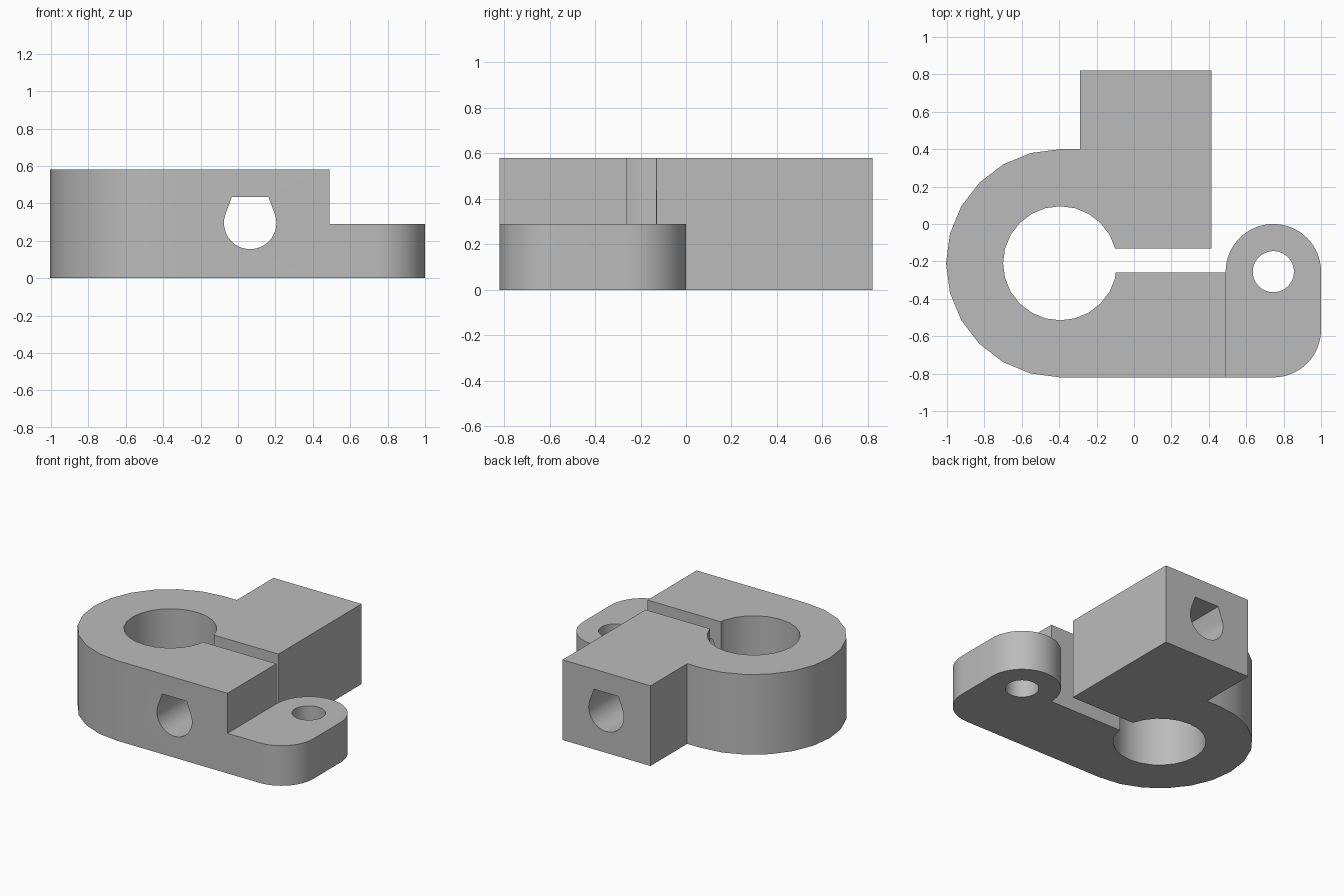
import bpy, bmesh
from math import cos, sin, radians
from mathutils import Vector

cube = bpy.data.objects.get("Cube")
if cube:
    bpy.data.objects.remove(cube, do_unlink=True)

grey = bpy.data.materials.new("plain grey")
grey.use_nodes = True
colour = (0.5, 0.5, 0.5, 1)
grey.diffuse_color = colour
grey.node_tree.nodes["Principled BSDF"].inputs["Base Color"].default_value = colour


def arc(cx, cy, r, start, end, steps):
    angles = [radians(start + (end - start) * i / steps) for i in range(steps + 1)]
    return [(cx + r * cos(a), cy + r * sin(a)) for a in angles]


def prism(name, points, low, high, along_y=False):
    """Extrude a closed profile along z, or along y when along_y is set."""
    bm = bmesh.new()
    place = (lambda u, v: (u, low, v)) if along_y else (lambda u, v: (u, v, low))
    face = bm.faces.new([bm.verts.new(place(u, v)) for u, v in points])
    moved = bmesh.ops.extrude_face_region(bm, geom=[face])["geom"]
    step = Vector((0, high - low, 0) if along_y else (0, 0, high - low))
    bmesh.ops.translate(bm, vec=step, verts=[g for g in moved if isinstance(g, bmesh.types.BMVert)])
    bmesh.ops.recalc_face_normals(bm, faces=bm.faces)
    mesh = bpy.data.meshes.new(name)
    bm.to_mesh(mesh)
    bm.free()
    mesh.materials.append(grey)
    obj = bpy.data.objects.new(name, mesh)
    bpy.context.collection.objects.link(obj)
    return obj


def combine(target, other, operation):
    bpy.context.view_layer.objects.active = target
    mod = target.modifiers.new(operation.title(), "BOOLEAN")
    mod.operation, mod.solver, mod.object = operation, "EXACT", other
    bpy.ops.object.modifier_apply(modifier=mod.name)
    bpy.data.objects.remove(other, do_unlink=True)


HEIGHT, TAB_HEIGHT = 0.58, 0.29
RING = (-0.395, -0.21)
TAB = (0.745, -0.255)

# Split clamp ring with its two jaws, as one outline
outline = [(0.49, -0.82), (0.49, -0.26), (-0.10, -0.26)]
outline += arc(*RING, 0.305, -15, -345, 22)
outline += [(0.415, -0.13), (0.415, 0.82), (-0.29, 0.82), (-0.29, 0.40)]
outline += arc(*RING, 0.61, 90, 270, 12)
clamp = prism("clamp_body", outline, 0, HEIGHT)

# Low mounting tab with a round end and a rounded front corner
tab = arc(*TAB, 0.255, 180, 0, 32) + arc(0.745, -0.565, 0.255, 0, -90, 16)
tab += [(0.40, -0.82), (0.40, -0.40), (0.49, -0.40)]
combine(clamp, prism("tab", tab, 0, TAB_HEIGHT), "UNION")

# Vertical hole in the tab
hole = arc(*TAB, 0.11, 0, 360, 48)[:-1]
combine(clamp, prism("tab_hole", hole, -0.1, 0.5), "DIFFERENCE")

# Flat-topped teardrop bolt hole through both jaws
bolt = arc(0.065, 0.295, 0.14, 160, 380, 36) + [(0.163, 0.435), (-0.033, 0.435)]
combine(clamp, prism("bolt_hole", bolt, -1, 1, along_y=True), "DIFFERENCE")

# Smooth the curved walls, keep the edges sharp
bpy.ops.object.select_all(action="DESELECT")
clamp.select_set(True)
bpy.context.view_layer.objects.active = clamp
bpy.ops.object.shade_smooth_by_angle(angle=radians(20))
